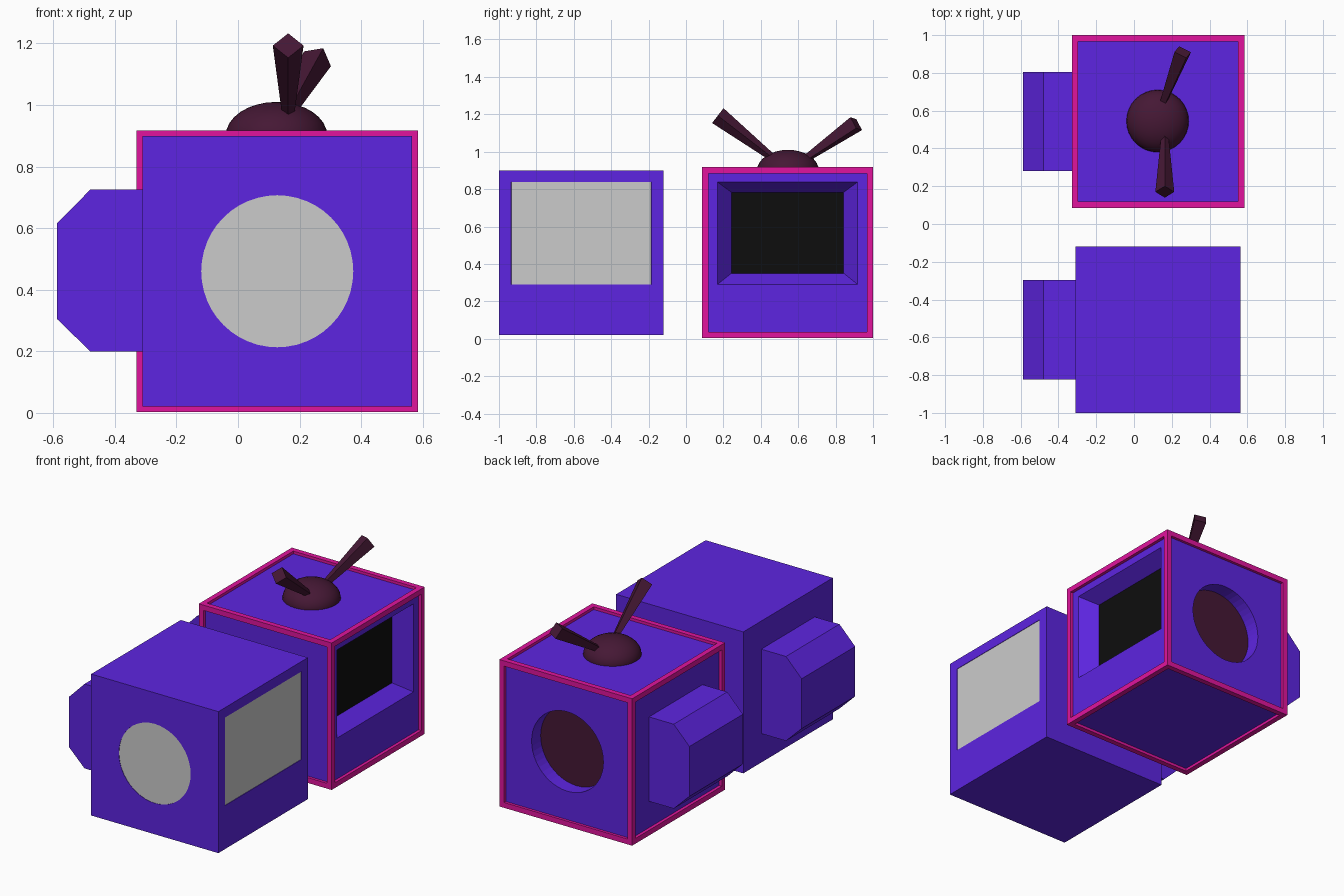
import bpy, bmesh
from math import pi, radians
from mathutils import Vector, Matrix

if "Cube" in bpy.data.objects:
    bpy.data.objects.remove(bpy.data.objects["Cube"])


def material(name, rgb):
    m = bpy.data.materials.new(name)
    m.diffuse_color = (*rgb, 1)
    m.use_nodes = True
    m.node_tree.nodes["Principled BSDF"].inputs["Base Color"].default_value = m.diffuse_color
    return m


PURPLE = material("purple", (0.11, 0.018, 0.75))
PINK = material("pink", (0.75, 0.007, 0.34))
MAROON = material("maroon", (0.06, 0.009, 0.035))
BLACK = material("black", (0.004, 0.004, 0.004))


def finish(bm, name, mat=None):
    bmesh.ops.recalc_face_normals(bm, faces=bm.faces)
    me = bpy.data.meshes.new(name)
    bm.to_mesh(me)
    bm.free()
    ob = bpy.data.objects.new(name, me)
    bpy.context.collection.objects.link(ob)
    if mat:
        me.materials.append(mat)
    return ob


def add_box(bm, lo, hi):
    lo, hi = Vector(lo), Vector(hi)
    m = Matrix.Translation((lo + hi) / 2) @ Matrix.Diagonal((*(hi - lo), 1))
    bmesh.ops.create_cube(bm, size=1, matrix=m)


def box(name, lo, hi, mat=None):
    bm = bmesh.new()
    add_box(bm, lo, hi)
    return finish(bm, name, mat)


def loft(name, ring_a, ring_b, mat=None):
    """Closed solid between two rings with the same point count."""
    bm = bmesh.new()
    a = [bm.verts.new(p) for p in ring_a]
    b = [bm.verts.new(p) for p in ring_b]
    bm.faces.new(a)
    bm.faces.new(b)
    for i in range(len(a)):
        j = (i + 1) % len(a)
        bm.faces.new((a[i], a[j], b[j], b[i]))
    return finish(bm, name, mat)


def cone(name, p, q, r1, r2, sides, mat=None, spin=0):
    p, q = Vector(p), Vector(q)
    d = q - p
    m = (Matrix.Translation((p + q) / 2) @ d.to_track_quat('Z', 'Y').to_matrix().to_4x4()
         @ Matrix.Rotation(spin, 4, 'Z'))
    bm = bmesh.new()
    bmesh.ops.create_cone(bm, cap_ends=True, segments=sides, radius1=r1, radius2=r2,
                          depth=d.length, matrix=m)
    return finish(bm, name, mat)


X0, X1, Z0, Z1 = -0.31, 0.565, 0.02, 0.90
CX, CZ, H = 0.1275, 0.46, 0.44
DEPTH = 0.097


def screen_ring(cy, x):
    # Tapered screen opening: the rectangle shrinks as it goes inwards
    s = (X1 - x) / DEPTH
    y, zb, zt = 0.375 - 0.075 * s, 0.29 + 0.06 * s, 0.838 - 0.055 * s
    return [(x, cy - y, zb), (x, cy + y, zb), (x, cy + y, zt), (x, cy - y, zt)]


def cabinet(prefix, cy):
    body = box(prefix + "_cabinet", (X0, cy - H, Z0), (X1, cy + H, Z1), PURPLE)
    # Openings for the screen and the two round windows
    cutters = [loft(prefix + "_screen_cutter", screen_ring(cy, X1 + 0.03),
                    screen_ring(cy, X1 - DEPTH), PURPLE)]
    for side, s in (("front", -1), ("back", 1)):
        y = cy + s * H
        cutters.append(cone(f"{prefix}_{side}_round_cutter", (CX, y - s * 0.09, CZ),
                            (CX, y + s * 0.05, CZ), 0.247, 0.247, 48, PURPLE))
    for c in cutters:
        c.hide_render = True
        mod = body.modifiers.new("opening", 'BOOLEAN')
        mod.operation, mod.solver, mod.object = 'DIFFERENCE', 'EXACT', c
    # Chamfered tube housing on the left side
    prof = [(X0 + 0.01, 0.20), (-0.48, 0.20), (-0.588, 0.305),
            (-0.588, 0.615), (-0.48, 0.725), (X0 + 0.01, 0.725)]
    loft(prefix + "_tube_housing", [(x, cy - 0.263, z) for x, z in prof],
         [(x, cy + 0.263, z) for x, z in prof], PURPLE)
    # Bake the openings and drop the cutters
    bpy.context.view_layer.update()
    ev = body.evaluated_get(bpy.context.evaluated_depsgraph_get())
    me = bpy.data.meshes.new_from_object(ev)
    body.modifiers.clear()
    body.data = me
    for c in cutters:
        bpy.data.objects.remove(c)


# Plain cabinet with grey filling flush in its openings
PLAIN, TV = -0.56, 0.543
cabinet("plain", PLAIN)
e = 0.002
box("grey_core", (X0 + e, PLAIN - H + e, Z0 + e), (X1 - e, PLAIN + H - e, Z1 - e))

# Finished television
cabinet("television", TV)
ring = screen_ring(TV, X1 - DEPTH)
loft("screen", [(x + 0.002, y, z) for x, y, z in ring],
     [(x - 0.01, y, z) for x, y, z in ring], BLACK)
for side, s in (("front", -1), ("back", 1)):
    y = TV + s * (H - 0.09)
    cone(side + "_round_panel", (CX, y - s * 0.01, CZ), (CX, y + s * 0.002, CZ),
         0.246, 0.246, 48, MAROON)

# Pink edge frame: four bars along each axis
half, w = 0.457, 0.033
centre = Vector((CX, TV, CZ))
bm = bmesh.new()
for axis in range(3):
    for s in (-1, 1):
        for t in (-1, 1):
            mid, size = Vector((0, 0, 0)), Vector((w, w, w))
            # Bars along z run full height, the others fit between them
            size[axis] = 2 * half
            mid[(axis + 1) % 3] = s * (half - w / 2)
            mid[(axis + 2) % 3] = t * (half - w / 2)
            add_box(bm, centre + mid - size / 2, centre + mid + size / 2)
for v in bm.verts:
    v.co.z = max(v.co.z, 0)
finish(bm, "edge_frame", PINK)

# Aerial dome
bm = bmesh.new()
bmesh.ops.create_uvsphere(bm, u_segments=32, v_segments=16, radius=1,
                          matrix=Matrix.Translation((0.125, 0.545, Z1))
                          @ Matrix.Diagonal((0.165, 0.165, 0.11, 1)))
bmesh.ops.bisect_plane(bm, geom=bm.verts[:] + bm.edges[:] + bm.faces[:],
                       plane_co=(0, 0, Z1 - 0.005), plane_no=(0, 0, -1), clear_outer=True)
for f in bm.faces:
    f.smooth = True
finish(bm, "aerial_dome", MAROON)

# Two flared square aerial rods
cone("front_aerial", (0.163, 0.46, 0.97), (0.163, 0.17, 1.193), 0.02, 0.05, 4, MAROON)
cone("back_aerial", (0.15, 0.63, 0.955), (0.258, 0.91, 1.15), 0.02, 0.05, 4, MAROON,
     radians(35))
